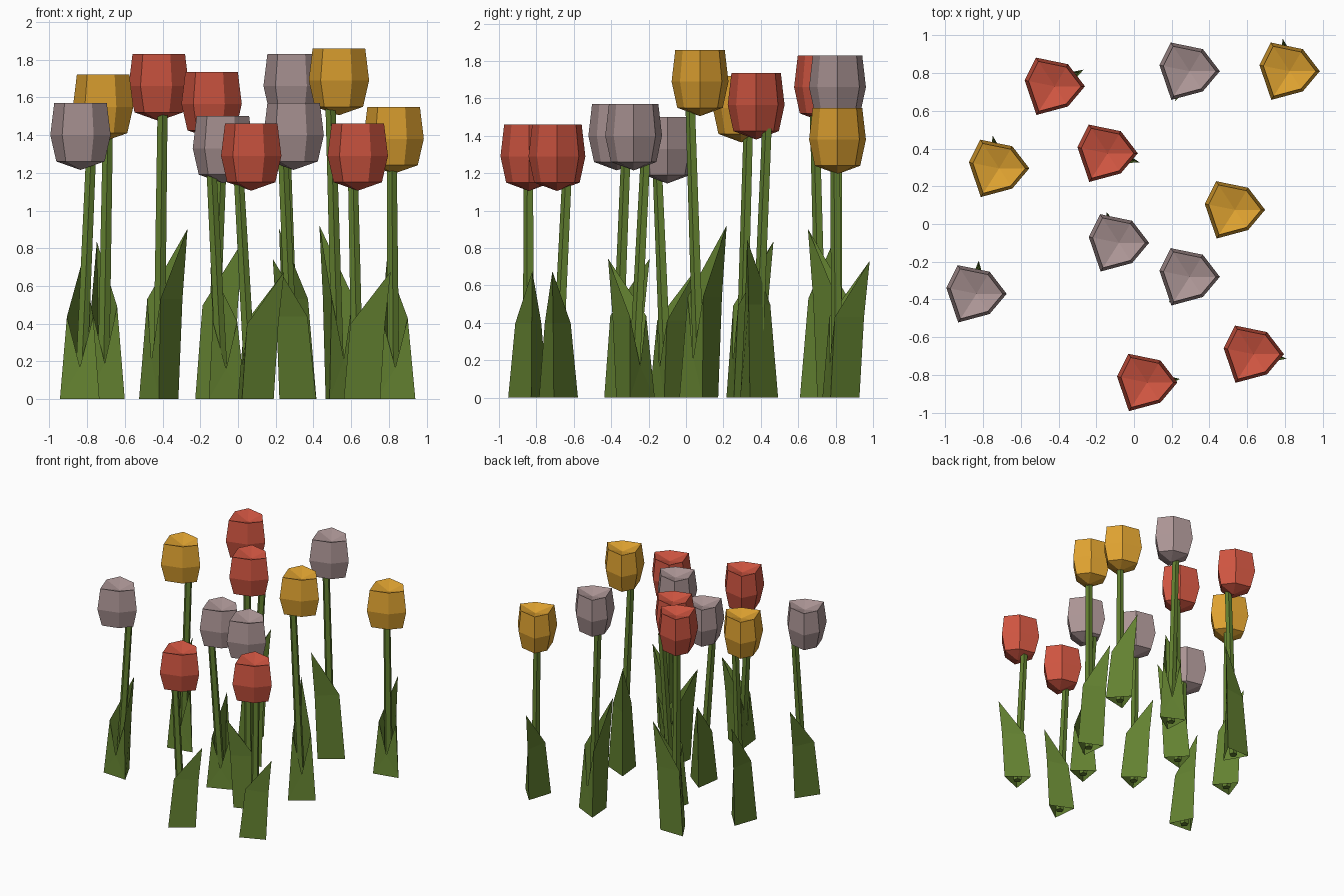
import bpy
import bmesh
from math import cos, sin, pi, radians
from mathutils import Matrix, Vector

if "Cube" in bpy.data.objects:
    bpy.data.objects.remove(bpy.data.objects["Cube"], do_unlink=True)


def make_material(name, rgb):
    mat = bpy.data.materials.new(name)
    mat.use_nodes = True
    mat.diffuse_color = (*rgb, 1)
    bsdf = mat.node_tree.nodes["Principled BSDF"]
    bsdf.inputs["Base Color"].default_value = (*rgb, 1)
    bsdf.inputs["Roughness"].default_value = 0.9
    return mat


GREEN = make_material("leaf green", (0.125, 0.22, 0.03))
PETALS = {
    "red": make_material("petal red", (0.62, 0.09, 0.052)),
    "yellow": make_material("petal yellow", (0.73, 0.36, 0.03)),
    "mauve": make_material("petal mauve", (0.41, 0.30, 0.30)),
}


def make_object(name, verts, faces, mat, matrix):
    bm = bmesh.new()
    points = [bm.verts.new(matrix @ Vector(v)) for v in verts]
    for face in faces:
        bm.faces.new([points[i] for i in face])
    mesh = bpy.data.meshes.new(name)
    bm.to_mesh(mesh)
    bm.free()
    mesh.materials.append(mat)
    bpy.context.collection.objects.link(bpy.data.objects.new(name, mesh))


def loft(rings, start, end):
    """Join equal rings from bottom to top and close both ends to a point."""
    n = len(rings[0])
    verts = [p for ring in rings for p in ring] + [start, end]
    faces = []
    for r in range(len(rings) - 1):
        for i in range(n):
            j = (i + 1) % n
            faces.append((r * n + i, r * n + j, r * n + n + j, r * n + n + i))
    low, high, last = len(verts) - 2, len(verts) - 1, (len(rings) - 1) * n
    for i in range(n):
        j = (i + 1) % n
        faces.append((j, i, low))
        faces.append((last + i, last + j, high))
    return verts, faces


# Uneven six-sided outline of the bloom and its (depth below top, scale) rings
OUTLINE = [(0.16, 0), (0.07, 0.117), (-0.10, 0.152), (-0.16, 0.032),
           (-0.097, -0.152), (0.07, -0.107)]
BLOOM_RINGS = [(-0.31, 0.8), (-0.17, 1), (0, 0.87)]


def bloom(name, mat, place, top):
    rings = [[(x * s, y * s, top + z) for x, y in OUTLINE] for z, s in BLOOM_RINGS]
    verts, faces = loft(rings, (0, 0, top - 0.355), (0, 0, top - 0.04))
    make_object(name, verts, faces, mat, place)


def stem(name, place, height, lean):
    def ring(cx, cy, z, radius):
        return [(cx + radius * cos(a), cy + radius * sin(a), z)
                for a in (2 * pi * i / 5 - pi / 2 for i in range(5))]
    x, y = lean
    z = height + 0.06
    rings = [ring(0, 0, 0, 0.033), ring(x, y, z, 0.028)]
    verts, faces = loft(rings, (0, 0, 0), (x, y, z))
    make_object(name, verts, faces, GREEN, place)


def leaf(name, place, height, angle):
    # Three-sided sheath with a keel on the outside and a notch on the inside
    shoulder, notch, tip = 0.36 * height, 0.14 * height, 0.612 * height
    verts = [(0.12, 0, 0), (-0.06, 0.105, 0), (-0.06, -0.105, 0),
             (0.145, 0, shoulder), (-0.03, 0.07, shoulder), (-0.03, -0.07, shoulder),
             (-0.045, 0, notch), (0.176, 0, tip)]
    faces = [(0, 1, 4, 3), (2, 0, 3, 5), (1, 2, 6), (1, 6, 4), (2, 5, 6),
             (3, 4, 7), (5, 3, 7)]
    turn = place @ Matrix.Rotation(radians(angle), 4, "Z")
    make_object(name, verts, faces, GREEN, turn)


# colour, x, y, top height, leaf angle, stem lean
TULIPS = [
    ("red", 0.07, -0.84, 1.46, 6, (-0.065, 0)),
    ("red", 0.635, -0.69, 1.46, -8, (-0.025, 0.055)),
    ("red", -0.42, 0.73, 1.83, 30, (0.02, -0.04)),
    ("red", -0.14, 0.375, 1.735, -16, (0.06, 0.06)),
    ("mauve", 0.295, 0.81, 1.83, 244, (-0.05, 0)),
    ("mauve", 0.295, -0.28, 1.57, 231, (-0.055, 0.065)),
    ("mauve", -0.835, -0.37, 1.57, 86, (0.055, 0.05)),
    ("mauve", -0.08, -0.10, 1.50, 112, (-0.06, -0.05)),
    ("yellow", 0.825, 0.81, 1.55, 102, (-0.01, -0.01)),
    ("yellow", -0.715, 0.295, 1.72, 101, (0.025, 0.04)),
    ("yellow", 0.535, 0.075, 1.86, 126, (-0.045, -0.05)),
]

for number, (colour, x, y, top, angle, lean) in enumerate(TULIPS, 1):
    place = Matrix.Translation((x, y, 0))
    height = top - 0.355
    bloom(f"{colour}_bloom_{number}", PETALS[colour], place, top)
    stem(f"stem_{number}", place, height, lean)
    leaf(f"leaf_{number}", place, height, angle)
